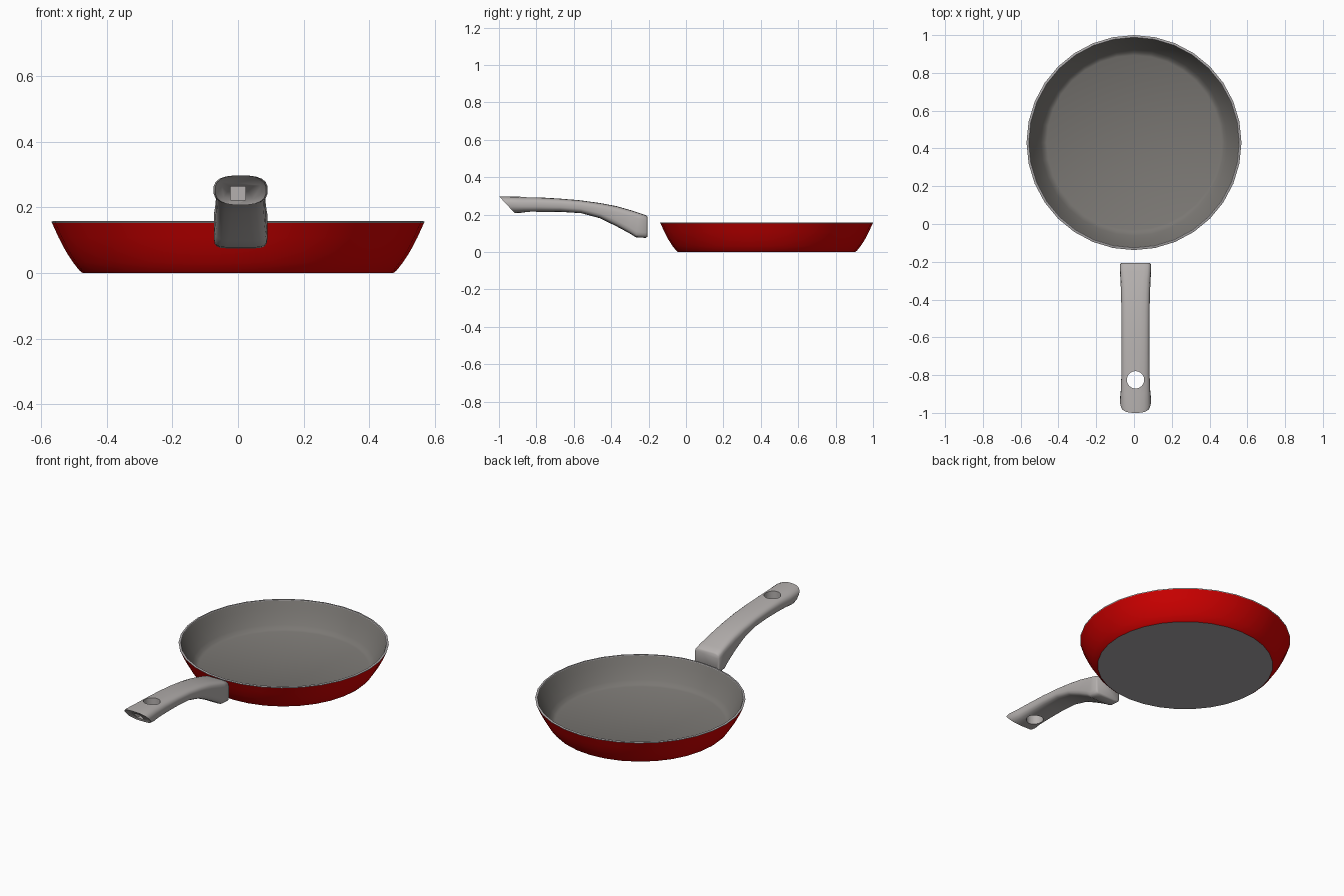
import bpy, bmesh, math

if "Cube" in bpy.data.objects:
    bpy.data.objects.remove(bpy.data.objects["Cube"])


def material(name, rgb):
    m = bpy.data.materials.new(name)
    m.diffuse_color = (*rgb, 1)
    m.use_nodes = True
    m.node_tree.nodes["Principled BSDF"].inputs["Base Color"].default_value = m.diffuse_color
    return m


RED = material("red enamel", (0.65, 0.0, 0.0))
COAT = material("grey coating", (0.195, 0.185, 0.172))
METAL = material("base and rim metal", (0.40, 0.385, 0.39))
GRIP = material("handle grey", (0.46, 0.435, 0.425))


def make_object(name, bm, mats):
    me = bpy.data.meshes.new(name)
    bm.to_mesh(me)
    bm.free()
    for m in mats:
        me.materials.append(m)
    ob = bpy.data.objects.new(name, me)
    bpy.context.collection.objects.link(ob)
    return ob


def activate(ob):
    bpy.ops.object.select_all(action='DESELECT')
    ob.select_set(True)
    bpy.context.view_layer.objects.active = ob


def smooth(ob, angle):
    activate(ob)
    bpy.ops.object.shade_smooth_by_angle(angle=math.radians(angle))


def bridge(bm, rings, mats=None):
    for i in range(len(rings) - 1):
        a, b = rings[i], rings[i + 1]
        for k in range(len(a)):
            j = (k + 1) % len(a)
            f = bm.faces.new((a[k], a[j], b[j], b[k]))
            f.material_index = mats[i] if mats else 0


# Pan body: lathe from base edge, up the outside, over the rim, down to the floor
PAN_Y, SIDES = 0.431, 32
profile = [(0.474, 0.0), (0.484, 0.008), (0.503, 0.032), (0.525, 0.066), (0.547, 0.108),
           (0.567, 0.152), (0.569, 0.156), (0.566, 0.158), (0.557, 0.158), (0.555, 0.154),
           (0.538, 0.114), (0.514, 0.072), (0.493, 0.038), (0.478, 0.020), (0.462, 0.012)]
band_mats = [0, 0, 0, 0, 0, 2, 2, 2, 2, 1, 1, 1, 1, 1]
bm = bmesh.new()
rings = []
for r, z in profile:
    rings.append([bm.verts.new((r * math.cos(2 * math.pi * k / SIDES),
                                PAN_Y + r * math.sin(2 * math.pi * k / SIDES), z))
                  for k in range(SIDES)])
bridge(bm, rings, band_mats)
bm.faces.new(rings[0]).material_index = 2
bm.faces.new(rings[-1]).material_index = 1
bmesh.ops.recalc_face_normals(bm, faces=bm.faces)
smooth(make_object("pan_body", bm, [RED, COAT, METAL]), 38)

# Handle: loft of rounded sections (y top, y bottom, z top, z bottom, half width, squareness)
HX, PTS = 0.008, 20
sections = [(-1.0, -0.915, 0.298, 0.207, 0.078, 2.6),
            (-0.975, -0.895, 0.298, 0.208, 0.083, 2.7),
            (-0.90, -0.86, 0.296, 0.211, 0.078, 2.8),
            (-0.80, -0.78, 0.293, 0.213, 0.075, 3.0),
            (-0.68, -0.67, 0.286, 0.214, 0.074, 3.2),
            (-0.57, -0.56, 0.277, 0.207, 0.074, 3.3),
            (-0.46, -0.46, 0.262, 0.180, 0.075, 3.6),
            (-0.37, -0.37, 0.245, 0.136, 0.077, 4.2),
            (-0.29, -0.30, 0.222, 0.098, 0.080, 5.0),
            (-0.25, -0.268, 0.209, 0.078, 0.082, 6.0),
            (-0.214, -0.214, 0.197, 0.075, 0.082, 6.0),
            (-0.207, -0.207, 0.190, 0.081, 0.076, 6.0)]
bm = bmesh.new()
rings = []
for yt, yb, zt, zb, w, n in sections:
    ring = []
    for k in range(PTS):
        a = 2 * math.pi * (k + 0.5) / PTS
        c, s = math.cos(a), math.sin(a)
        u = math.copysign(abs(c) ** (2 / n), c)
        t = 0.5 + 0.5 * math.copysign(abs(s) ** (2 / n), s)
        ring.append(bm.verts.new((HX + w * u, yb + (yt - yb) * t, zb + (zt - zb) * t)))
    rings.append(ring)
bridge(bm, rings)
tail = bm.faces.new(rings[0])
bm.faces.new(rings[-1])
bmesh.ops.recalc_face_normals(bm, faces=bm.faces)
# Dished tail end
bmesh.ops.inset_region(bm, faces=[tail], thickness=0.014, depth=-0.008)
handle = make_object("handle", bm, [GRIP])


def cut(target, cutter):
    activate(target)
    mod = target.modifiers.new("cut", 'BOOLEAN')
    mod.operation = 'DIFFERENCE'
    mod.solver = 'EXACT'
    mod.object = cutter
    bpy.ops.object.modifier_apply(modifier=mod.name)
    bpy.data.objects.remove(cutter)


# Hanging hole through the handle
bpy.ops.mesh.primitive_cylinder_add(vertices=24, radius=0.046, depth=0.4,
                                    location=(HX, -0.825, 0.25))
cut(handle, bpy.context.object)

# Small pocket in the dished tail end
bpy.ops.mesh.primitive_cube_add(size=1, location=(0, -0.95, 0.243))
pocket = bpy.context.object
pocket.scale = (0.045, 0.13, 0.042)
cut(handle, pocket)
smooth(handle, 50)
